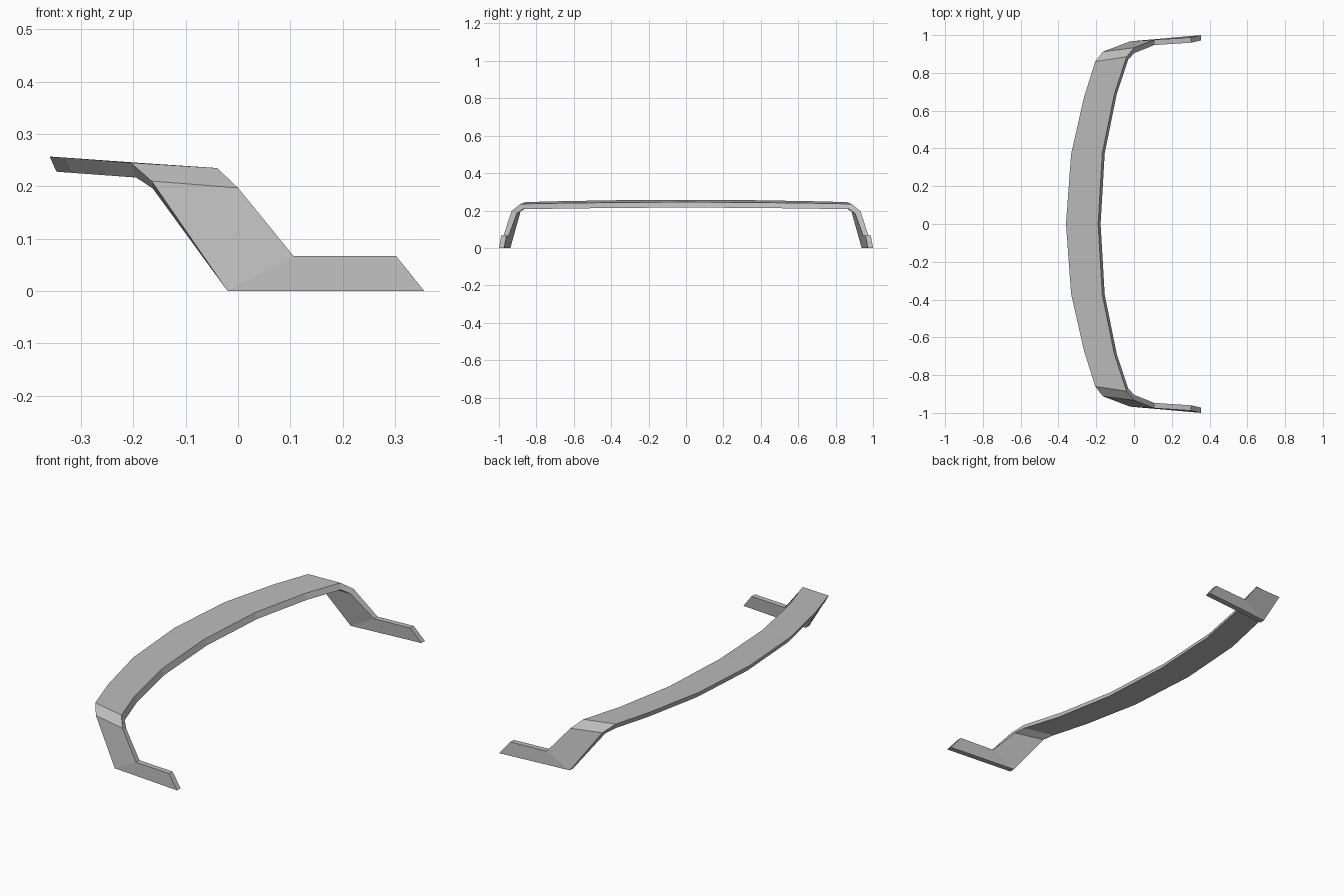
import bpy
import bmesh
from mathutils import Vector

cube = bpy.data.objects.get("Cube")
if cube:
    bpy.data.objects.remove(cube)

# Plain grey finish
grey = bpy.data.materials.new("grey")
grey.use_nodes = True
colour = (0.5, 0.5, 0.5, 1)
grey.diffuse_color = colour
grey.node_tree.nodes["Principled BSDF"].inputs["Base Color"].default_value = colour

# Stations of the strip: rear outer edge, front outer edge, offset to the inner skin
bar = (0.013, 0, -0.029)
shoulder = (0.01, -0.013, -0.028)
corner = (0.002, -0.028, -0.014)
leg = (0, -0.028, 0)
stations = [
    ((-0.36, 0, 0.257), (-0.19, 0, 0.245), bar),
    ((-0.333, 0.37, 0.255), (-0.168, 0.375, 0.243), bar),
    ((-0.265, 0.67, 0.25), (-0.105, 0.685, 0.239), bar),
    ((-0.205, 0.86, 0.245), (-0.04, 0.885, 0.235), shoulder),
    ((-0.165, 0.912, 0.21), (0, 0.933, 0.197), corner),
    ((-0.02, 0.967, 0), (0.106, 0.975, 0.067), leg),
    ((0.356, 1, 0), (0.302, 0.988, 0.067), leg),
]

# Sweep a thin four-sided section through the stations
bm = bmesh.new()
rings = []
for rear, front, inward in stations:
    r, f, d = Vector(rear), Vector(front), Vector(inward)
    rings.append([bm.verts.new(p) for p in (r, f, f + d, r + d)])
for a, b in zip(rings, rings[1:]):
    for i in range(4):
        j = (i + 1) % 4
        bm.faces.new((a[i], a[j], b[j], b[i]))
bm.faces.new(rings[-1])
bmesh.ops.recalc_face_normals(bm, faces=bm.faces)
# The swept half is open at the middle, so confirm the top points up
bm.faces.ensure_lookup_table()
if bm.faces[0].normal.z < 0:
    bmesh.ops.reverse_faces(bm, faces=bm.faces)

mesh = bpy.data.meshes.new("curved_bar")
bm.to_mesh(mesh)
bm.free()
mesh.materials.append(grey)
obj = bpy.data.objects.new("curved_bar", mesh)
bpy.context.collection.objects.link(obj)

# Matching half on the other side
mirror = obj.modifiers.new("mirror", "MIRROR")
mirror.use_axis = (False, True, False)
mirror.use_clip = True
